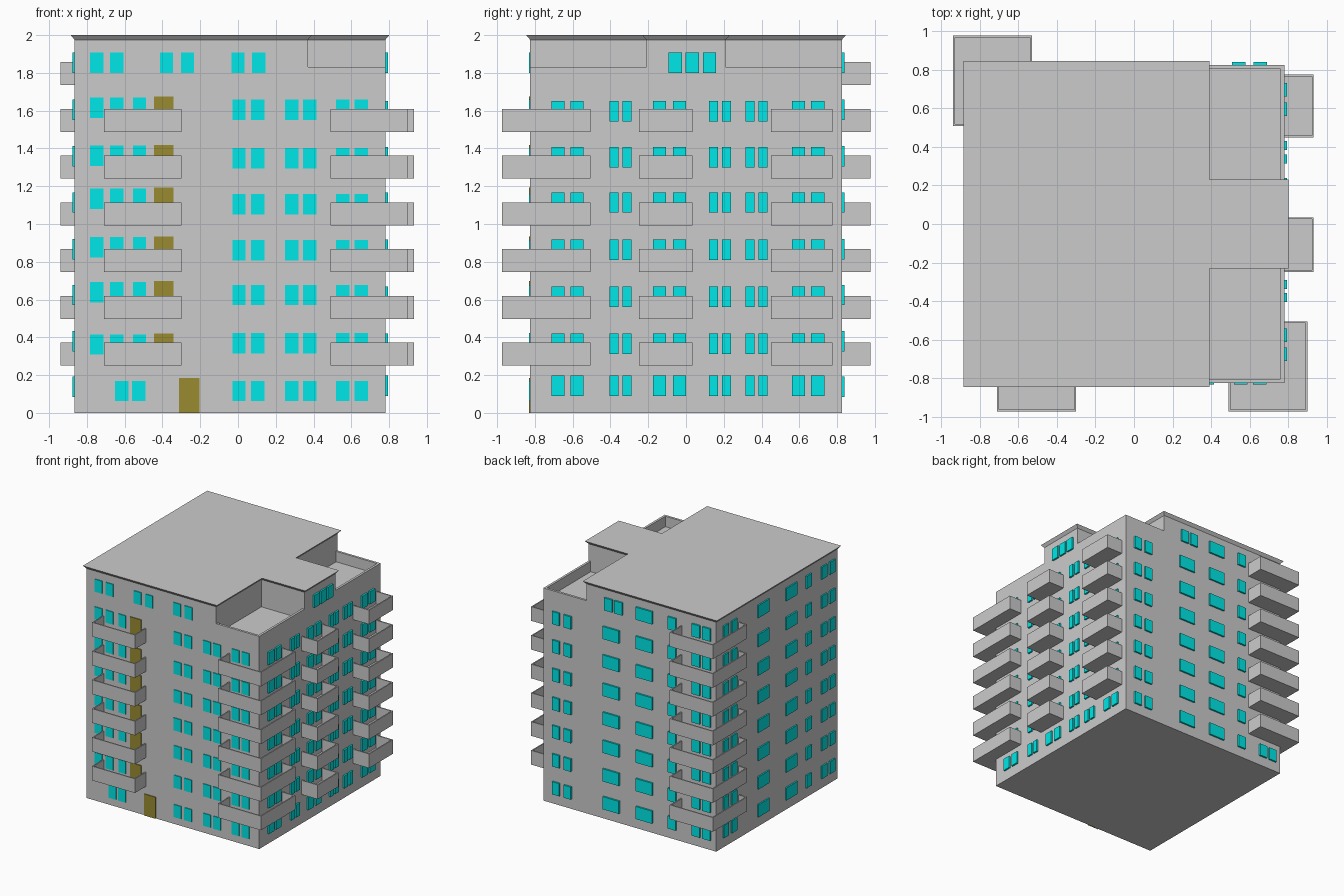
import bpy, bmesh
from mathutils import Vector

if "Cube" in bpy.data.objects:
    bpy.data.objects.remove(bpy.data.objects["Cube"])

X0, X1, Y0, Y1 = -0.865, 0.78, -0.825, 0.825   # outer walls
TOP, NOTCH_X, NOTCH_Y = 1.975, 0.37, 0.21      # roof line, terrace corners


def material(name, rgb):
    m = bpy.data.materials.new(name)
    m.diffuse_color = (*rgb, 1)
    m.use_nodes = True
    m.node_tree.nodes["Principled BSDF"].inputs["Base Color"].default_value = m.diffuse_color
    return m


GLASS = material("glass_cyan", (0.0, 0.8, 0.8))
WOOD = material("door_brown", (0.32, 0.26, 0.03))


def add_prism(bm, pts, z0, z1, top_pts=None):
    low = [bm.verts.new((x, y, z0)) for x, y in pts]
    high = [bm.verts.new((x, y, z1)) for x, y in (top_pts or pts)]
    bm.faces.new(low)
    bm.faces.new(high)
    for i in range(len(pts)):
        j = (i + 1) % len(pts)
        bm.faces.new((low[i], low[j], high[j], high[i]))


def rect(x0, x1, y0, y1):
    return [(x0, y0), (x1, y0), (x1, y1), (x0, y1)]


def finish(bm, name, mat=None):
    bmesh.ops.recalc_face_normals(bm, faces=bm.faces)
    me = bpy.data.meshes.new(name)
    bm.to_mesh(me)
    bm.free()
    if mat:
        me.materials.append(mat)
    ob = bpy.data.objects.new(name, me)
    bpy.context.collection.objects.link(ob)
    return ob


def prism(name, pts, z0, z1, top_pts=None, mat=None):
    bm = bmesh.new()
    add_prism(bm, pts, z0, z1, top_pts)
    return finish(bm, name, mat)


# Main block with two sunken corner terraces behind parapets
body = prism("building_body", rect(X0, X1, Y0, Y1), 0, TOP)
cutters = []
for s in (-1, 1):
    pit = rect(NOTCH_X, X1 - 0.02, *sorted((s * NOTCH_Y, s * (Y1 - 0.02))))
    notch = rect(NOTCH_X, 1.2, *sorted((s * NOTCH_Y, s * 1.2)))
    for pts, z0, z1 in ((notch, 1.83, 2.2), (pit, 1.74, 1.9)):
        cut = prism("terrace_cutter", pts, z0, z1)
        cut.hide_render = True
        mod = body.modifiers.new("terrace", 'BOOLEAN')
        mod.operation, mod.solver, mod.object = 'DIFFERENCE', 'EXACT', cut
        cutters.append(cut)
deps = bpy.context.evaluated_depsgraph_get()
mesh = bpy.data.meshes.new_from_object(body.evaluated_get(deps))
body.modifiers.clear()
body.data = mesh
for cut in cutters:
    bpy.data.objects.remove(cut)


# T-shaped roof edge, flaring outwards
def roof_outline(o):
    n, w = NOTCH_X + o, NOTCH_Y + o
    return [(X0 - o, Y0 - o), (n, Y0 - o), (n, -w), (X1 + o, -w),
            (X1 + o, w), (n, w), (n, Y1 + o), (X0 - o, Y1 + o)]


prism("roof_eave", roof_outline(0), TOP, 2.0, roof_outline(0.021))


# Balconies: floor slab plus thin rail following an open path (inside on the left)
def inset(path, t):
    pts = [Vector(p) for p in path]
    out = []
    for i, p in enumerate(pts):
        off = Vector((0, 0))
        for a in (i - 1, i):
            if 0 <= a < len(pts) - 1:
                d = (pts[a + 1] - pts[a]).normalized()
                off += Vector((-d.y, d.x)) * t
        out.append(tuple(p + off))
    return out


def balconies(name, path, tiers, corner=()):
    inner = inset(path, 0.01)
    bm = bmesh.new()
    add_prism(bm, inner + list(corner), 0, 0.015)
    add_prism(bm, list(path) + inner[::-1], 0, 0.122)
    first = finish(bm, name + "_1")
    for i in range(tiers):
        ob = first if i == 0 else bpy.data.objects.new(f"{name}_{i + 1}", first.data)
        ob.location.z = 0.25 + 0.2475 * i
        if i:
            bpy.context.collection.objects.link(ob)


balconies("balcony_front", [(-0.71, Y0), (-0.71, -0.973), (-0.30, -0.973), (-0.30, Y0)], 6)
balconies("balcony_front_corner", [(0.49, Y0), (0.49, -0.973), (0.90, -0.973),
                                   (0.90, -0.505), (X1, -0.505)], 6, [(X1, Y0)])
for label, a, b in (("middle", -0.25, 0.035), ("rear", 0.45, 0.775)):
    balconies("balcony_right_" + label, [(X1, a), (0.933, a), (0.933, b), (X1, b)], 6)
balconies("balcony_back_corner", [(-0.53, Y1), (-0.53, 0.978), (-0.94, 0.978),
                                  (-0.94, 0.51), (X0, 0.51)], 7, [(X0, Y1)])


# Windows and doors: slabs standing slightly proud of each wall
def panels(name, side, items, mat=GLASS):
    bm = bmesh.new()
    for a, b, z0, z1 in items:
        pts = {"front": (a, b, Y0 - 0.007, Y0 + 0.01),
               "back": (a, b, Y1 - 0.01, Y1 + 0.015),
               "left": (X0 - 0.012, X0 + 0.01, a, b),
               "right": (X1 - 0.01, X1 + 0.015, a, b)}[side]
        add_prism(bm, rect(*pts), z0, z1)
    return finish(bm, name, mat)


def grid(centres, width, levels, height=0.108):
    return [(c - width / 2, c + width / 2, z, z + height) for z in levels for c in centres]


front_z = [0.062, 0.315, 0.57, 0.808, 1.05, 1.295, 1.55, 1.80]
shelf_z = [0.308, 0.585, 0.822, 1.08, 1.307, 1.562]
right_z = [0.09, 0.312, 0.56, 0.81, 1.06, 1.30, 1.543]
rear_z = [0.085, 0.325, 0.57, 0.812, 1.06, 1.305, 1.55, 1.80]

panels("windows_front", "front",
       grid([0.005, 0.105, 0.285, 0.38, 0.555, 0.652], 0.07, front_z[:7])
       + grid([-0.748, -0.642, -0.378, -0.267, 0.0, 0.11], 0.07, front_z[7:])
       + grid([-0.615, -0.525], 0.07, front_z[:1])
       + grid([-0.748, -0.642, -0.522], 0.07, shelf_z))
panels("entrance_door", "front", [(-0.312, -0.205, 0, 0.185)], WOOD)
panels("balcony_doors", "front",
       [(-0.445, -0.342, 0.265 + 0.2475 * i, z + 0.112) for i, z in enumerate(shelf_z)], WOOD)
panels("windows_right", "right",
       grid([-0.677, -0.577, -0.14, -0.035, 0.595, 0.697], 0.07, right_z)
       + grid([-0.382, -0.313, 0.145, 0.215, 0.338, 0.408], 0.047, right_z)
       + grid([-0.057, 0.033, 0.125], 0.07, [1.80]))
panels("windows_back", "back",
       grid([0.655, 0.545], 0.07, rear_z[:7])
       + grid([0.13], 0.155, rear_z[:7]) + grid([0.155, 0.06], 0.075, rear_z[7:])
       + grid([-0.185], 0.155, rear_z)
       + grid([-0.45, -0.68, -0.78], 0.075, rear_z))
panels("windows_left", "left",
       grid([0.19, -0.19], 0.15, rear_z)
       + grid([0.70, 0.59, -0.425, -0.635, -0.745], 0.07, rear_z))
